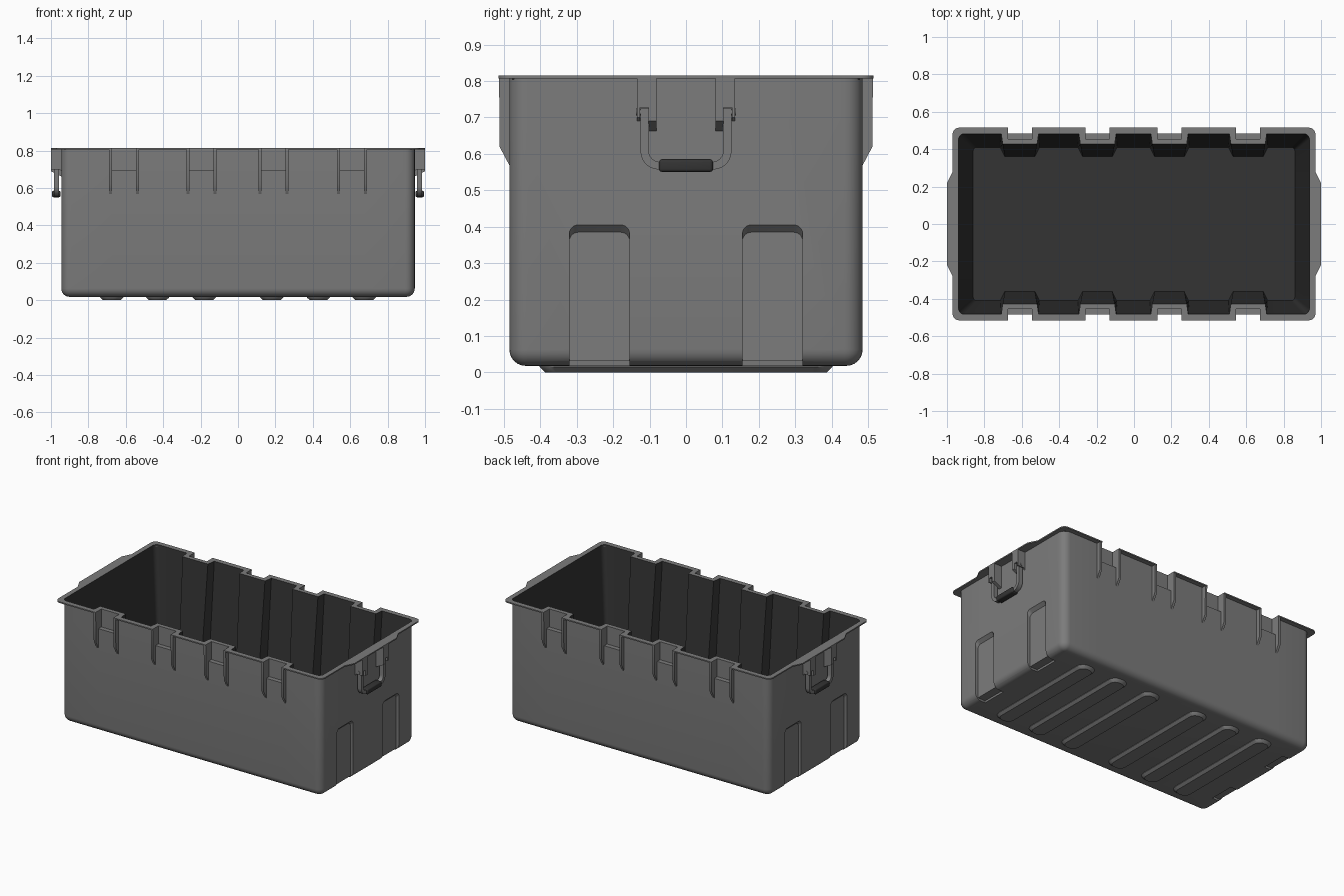
import bpy, bmesh
from math import sin, cos, pi

if "Cube" in bpy.data.objects:
    bpy.data.objects.remove(bpy.data.objects["Cube"])

NOTCHES = (0.61, 0.19, -0.195, -0.61)


def material(name, v):
    m = bpy.data.materials.new(name)
    m.diffuse_color = (v, v, v, 1)
    m.use_nodes = True
    m.node_tree.nodes["Principled BSDF"].inputs["Base Color"].default_value = m.diffuse_color
    return m


GREY = material("mid_grey", 0.2)
DARK = material("dark_grey", 0.034)


def smooth(ob, angle=35):
    bpy.ops.object.select_all(action='DESELECT')
    ob.select_set(True)
    bpy.context.view_layer.objects.active = ob
    bpy.ops.object.shade_smooth_by_angle(angle=angle * pi / 180)


def finish(name, bm, mats=(GREY,)):
    bmesh.ops.remove_doubles(bm, verts=bm.verts, dist=1e-5)
    bmesh.ops.recalc_face_normals(bm, faces=bm.faces)
    me = bpy.data.meshes.new(name)
    bm.to_mesh(me)
    bm.free()
    for m in mats:
        me.materials.append(m)
    ob = bpy.data.objects.new(name, me)
    bpy.context.collection.objects.link(ob)
    smooth(ob)
    return ob


def loft(name, rings, dark_from=None):
    """Skin a stack of equal-length 3D rings and cap both ends.
    Bands from ring dark_from onward take the dark material."""
    bm = bmesh.new()
    vs = [[bm.verts.new(p) for p in r] for r in rings]
    n = len(rings[0])
    for k, (a, b) in enumerate(zip(vs, vs[1:])):
        for i in range(n):
            j = (i + 1) % n
            f = bm.faces.new((a[i], a[j], b[j], b[i]))
            f.material_index = int(dark_from is not None and k >= dark_from)
    bm.faces.new(vs[0][::-1])
    bm.faces.new(vs[-1]).material_index = int(dark_from is not None)
    return finish(name, bm, (GREY,) if dark_from is None else (GREY, DARK))


def prism(name, pts, axis, a, b):
    """Extrude a (y,z) outline along x, or an (x,z) outline along y."""
    if axis == 'x':
        return loft(name, [[(t, p, q) for p, q in pts] for t in (a, b)])
    return loft(name, [[(p, t, q) for p, q in pts] for t in (a, b)])


def arc(cx, cy, r, a0, a1, n=6):
    return [(cx + r * cos((a0 + (a1 - a0) * i / n) * pi / 180),
             cy + r * sin((a0 + (a1 - a0) * i / n) * pi / 180)) for i in range(n + 1)]


def plan(z, hx, hy, r, depth=0, nw=0.065, nt=0.065, bump=0):
    """Tub outline: rounded rectangle, four notches per long side, bumped ends."""
    right = [(hx, -0.28), (hx + bump, -0.22), (hx + bump, 0.22), (hx, 0.28)]
    back = arc(hx - r, hy - r, r, 0, 90)
    for c in NOTCHES:
        back += [(c + nw, hy), (c + nt, hy - depth), (c - nt, hy - depth), (c - nw, hy)]
    back += arc(r - hx, hy - r, r, 90, 180)
    left = [(-x, y) for x, y in right[::-1]]
    front = [(x, -y) for x, y in back[::-1]]
    return [(x, y, z) for x, y in right + back + left + front]


# Tub: outer wall, rim flange and tapered inner liner in one skin
F = 0.045
rings = [plan(0.018 + F * (1 - sin(t)), 0.945 - F * (1 - cos(t)), 0.485 - F * (1 - cos(t)),
              0.05 - F * (1 - cos(t)))
         for t in [pi / 2 * (1 - i / 6) for i in range(7)]]
rings += [
    plan(0.697, 0.945, 0.485, 0.05),
    plan(0.697, 0.945, 0.485, 0.05, 0.03),
    plan(0.807, 0.945, 0.485, 0.05, 0.03),
    plan(0.807, 0.97, 0.515, 0.035, 0.06, bump=0.03),
    plan(0.815, 0.97, 0.515, 0.035, 0.06, bump=0.03),
    plan(0.815, 0.938, 0.482, 0.03, 0.055, 0.10, 0.092),
    plan(0.028, 0.86, 0.41, 0.02, 0.05, 0.105, 0.08),
]
tub = loft("tub", rings, dark_from=len(rings) - 2)

# Recessed channels in the end walls, wrapping under the floor
cutters = []
for sx in (1, -1):
    for cy in (0.2375, -0.2375):
        def outline(x, top, r=0.025, w=0.083):
            p = [(-w, 0.03), (w, 0.03)] + arc(w - r, top - r, r, 0, 90) + arc(r - w, top - r, r, 90, 180)
            return [(sx * x, cy + y, z) for y, z in p]
        cutters.append(loft("channel_cutter", [outline(0.96, 0.415), outline(0.945, 0.405), outline(0.925, 0.385)]))
        prof = [(0.97, -0.01), (0.97, 0.031), (0.87, 0.031), (0.868, -0.01)]
        cutters.append(prism("foot_cutter", [(sx * x, z) for x, z in prof], 'y', cy - 0.083, cy + 0.083))
for c in cutters:
    c.hide_render = True
    m = tub.modifiers.new("cut", 'BOOLEAN')
    m.operation, m.object, m.solver = 'DIFFERENCE', c, 'EXACT'
    bpy.context.view_layer.objects.active = tub
    bpy.ops.object.modifier_apply(modifier=m.name)
    bpy.data.objects.remove(c)
smooth(tub)

# Tapered gussets either side of every rim notch
for c in NOTCHES:
    for sx in (1, -1):
        for sy in (1, -1):
            prof = [(0.45, 0.81), (0.513, 0.81), (0.512, 0.62), (0.484, 0.567), (0.47, 0.567)]
            x = c + sx * 0.0725
            prism("notch_gusset", [(sy * y, z) for y, z in prof], 'x', x - 0.0075, x + 0.0075)

# Raised runners under the floor
for cx in (-0.675, -0.43, -0.18, 0.18, 0.43, 0.675):
    def runner(z, hx, hy, r):
        p = []
        for k, (a, b) in enumerate(((1, 1), (-1, 1), (-1, -1), (1, -1))):
            p += arc(cx + a * (hx - r), b * (hy - r), r, 90 * k, 90 * k + 90)
        return [(x, y, z) for x, y in p]
    loft("floor_runner", [runner(0.022, 0.063, 0.405, 0.055), runner(0.015, 0.062, 0.402, 0.053),
                          runner(0.0, 0.046, 0.387, 0.04)])

# Drop handles on both ends
for sx in (1, -1):
    # U-shaped bail
    bail = [(-0.125, 0.725)] + arc(-0.075, 0.607, 0.05, 180, 270) + arc(0.075, 0.607, 0.05, 270, 360)
    bail += [(0.125, 0.725), (0.102, 0.725)]
    bail += arc(0.072, 0.608, 0.03, 0, -90) + arc(-0.072, 0.608, 0.03, 270, 180) + [(-0.102, 0.725)]
    prism("handle_bail", bail, 'x', sx * 0.957, sx * 0.985)

    # Rounded grip
    bm = bmesh.new()
    bmesh.ops.create_cube(bm, size=1)
    for v in bm.verts:
        v.co = (sx * 0.972 + v.co.x * 0.045, v.co.y * 0.148, 0.568 + v.co.z * 0.035)
    bmesh.ops.bevel(bm, geom=bm.edges[:], offset=0.008, segments=3, profile=0.5, affect='EDGES')
    finish("handle_grip", bm, (DARK,))

    for sy in (1, -1):
        # Hinge plate, cover over the bail end, and pin
        plate = [(0.94, 0.81), (1.0, 0.81), (1.0, 0.69), (0.94, 0.66)]
        prism("hinge_plate", [(sx * x, z) for x, z in plate], 'y', sy * 0.081, sy * 0.103)
        cover = [(0.94, 0.81), (1.0, 0.81), (1.0, 0.70), (0.985, 0.70), (0.985, 0.727), (0.94, 0.727)]
        prism("hinge_cover", [(sx * x, z) for x, z in cover[:2] + [(1.0, 0.727), (0.94, 0.727)]],
              'y', sy * 0.103, sy * 0.127)
        cheek = [(0.94, 0.81), (1.0, 0.81), (1.0, 0.70), (0.955, 0.70), (0.94, 0.685)]
        prism("hinge_cheek", [(sx * x, z) for x, z in cheek], 'y', sy * 0.126, sy * 0.134)
        pin = arc(sx * 0.972, 0.715, 0.01, 0, 330, 11)
        prism("hinge_pin", pin, 'y', sy * 0.085, sy * 0.137)
